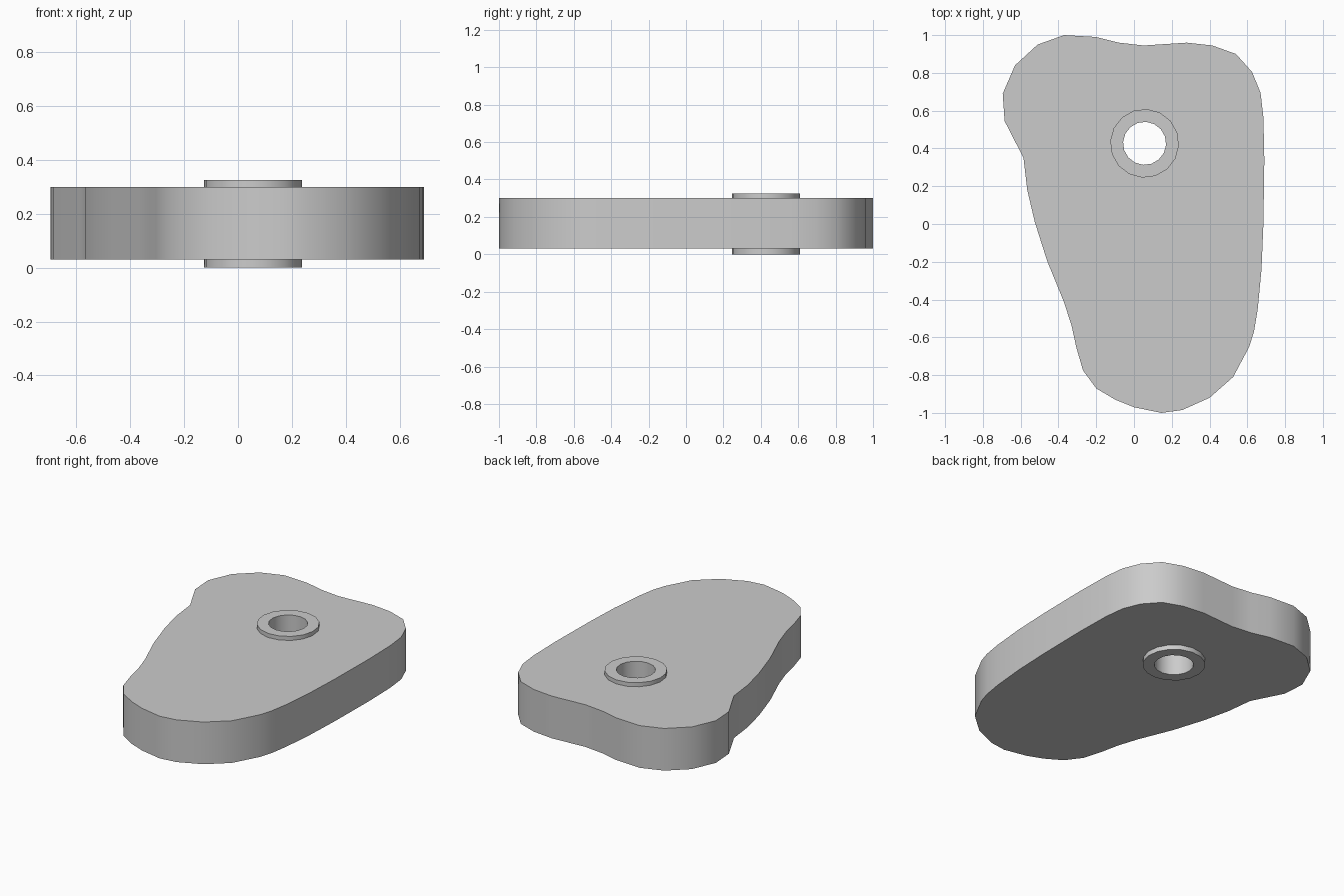
import bpy, bmesh, math

if "Cube" in bpy.data.objects:
    bpy.data.objects.remove(bpy.data.objects["Cube"])

CENTRE = (0.056, 0.427)

# Plate outline, clockwise from the rear left lobe
OUTLINE = [
    (-0.37, 1.0), (-0.2, 0.99), (-0.08, 0.96), (0.05, 0.945), (0.28, 0.96),
    (0.415, 0.945), (0.54, 0.9), (0.625, 0.805), (0.67, 0.695), (0.685, 0.565),
    (0.69, 0.34), (0.685, 0), (0.675, -0.24), (0.655, -0.45), (0.635, -0.57),
    (0.61, -0.65), (0.525, -0.81), (0.4, -0.92), (0.255, -0.985), (0.145, -1.0),
    (0, -0.97), (-0.1, -0.93), (-0.2, -0.87), (-0.27, -0.775), (-0.305, -0.655),
    (-0.33, -0.54), (-0.37, -0.415), (-0.46, -0.195), (-0.525, 0.01),
    (-0.565, 0.18), (-0.585, 0.35), (-0.685, 0.545), (-0.695, 0.69),
    (-0.63, 0.84), (-0.51, 0.95),
]


def circle(radius, sides=16, phase=math.radians(-4)):
    return [(CENTRE[0] + radius * math.cos(phase + math.tau * i / sides),
             CENTRE[1] + radius * math.sin(phase + math.tau * i / sides))
            for i in range(sides)]


def holed_solid(name, outer, hole, z0, z1):
    """Extrude an outline with a hole from z0 to z1."""
    bm = bmesh.new()
    edges = []
    for loop in (outer, hole):
        verts = [bm.verts.new((x, y, z0)) for x, y in loop]
        edges += [bm.edges.new((verts[i - 1], v)) for i, v in enumerate(verts)]
    bmesh.ops.triangle_fill(bm, use_beauty=True, use_dissolve=False, edges=edges)
    top = bmesh.ops.extrude_face_region(bm, geom=bm.faces[:])["geom"]
    bmesh.ops.translate(bm, vec=(0, 0, z1 - z0),
                        verts=[g for g in top if isinstance(g, bmesh.types.BMVert)])
    bmesh.ops.recalc_face_normals(bm, faces=bm.faces[:])
    mesh = bpy.data.meshes.new(name)
    bm.to_mesh(mesh)
    bm.free()
    obj = bpy.data.objects.new(name, mesh)
    bpy.context.collection.objects.link(obj)
    bpy.ops.object.select_all(action='DESELECT')
    obj.select_set(True)
    bpy.context.view_layer.objects.active = obj
    bpy.ops.object.shade_smooth_by_angle(angle=math.radians(35))
    return obj


# Flat irregular plate
holed_solid("plate", OUTLINE, circle(0.182), 0.03, 0.30)

# Bushing passing through the plate, standing proud on both sides
holed_solid("bushing", circle(0.182), circle(0.114), 0.0, 0.326)
